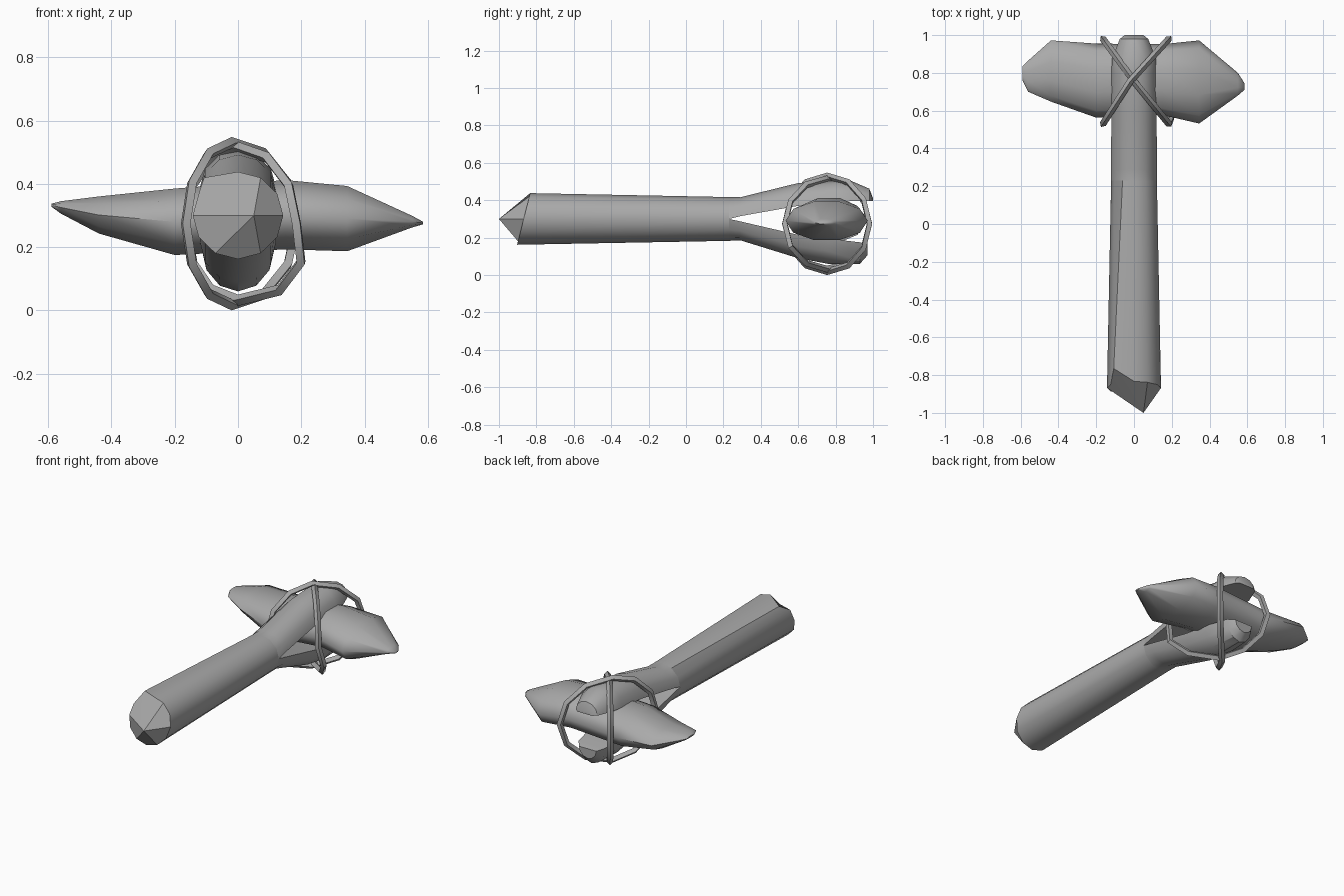
import bpy, bmesh, math

if "Cube" in bpy.data.objects:
    bpy.data.objects.remove(bpy.data.objects["Cube"])

grey = bpy.data.materials.new("dark_grey")
grey.diffuse_color = (0.4, 0.4, 0.4, 1)
grey.use_nodes = True
grey.node_tree.nodes["Principled BSDF"].inputs["Base Color"].default_value = grey.diffuse_color


def finish(ob, angle):
    ob.data.materials.clear()
    ob.data.materials.append(grey)
    bpy.ops.object.select_all(action='DESELECT')
    ob.select_set(True)
    bpy.context.view_layer.objects.active = ob
    bpy.ops.object.shade_smooth_by_angle(angle=math.radians(angle))


def loft(name, rings, cap_start=True, cap_end=True, apex=None, angle=32):
    """Skin a list of equal-length vertex rings into one object."""
    bm = bmesh.new()
    vs = [[bm.verts.new(p) for p in r] for r in rings]
    n = len(vs[0])
    for a, b in zip(vs, vs[1:]):
        for i in range(n):
            bm.faces.new((a[i], a[(i + 1) % n], b[(i + 1) % n], b[i]))
    if apex:  # broad facets, two sides wide, meeting in a point
        t = bm.verts.new(apex)
        for i in range(0, n, 2):
            bm.faces.new((vs[0][i], vs[0][i + 1], vs[0][(i + 2) % n], t))
    elif cap_start:
        bm.faces.new(vs[0])
    if cap_end:
        bm.faces.new(vs[-1])
    bmesh.ops.recalc_face_normals(bm, faces=bm.faces)
    me = bpy.data.meshes.new(name)
    bm.to_mesh(me)
    bm.free()
    ob = bpy.data.objects.new(name, me)
    bpy.context.collection.objects.link(ob)
    finish(ob, angle)


# Handle shaft with a roughly hewn, slanted butt
SIDES = 12


def shaft_ring(y, rx, rz, slant=0.0):
    ring = []
    for i in range(SIDES):
        a = 2 * math.pi * i / SIDES
        c, s = math.cos(a), math.sin(a)
        ring.append((rx * c, y + slant * s, 0.3 + rz * s))
    return ring


butt = shaft_ring(-0.868, 0.143, 0.138, 0.035)
butt[4] = (butt[4][0] * 1.5, -0.765, butt[4][2])  # deep chip
loft("handle_shaft", [butt, shaft_ring(0.23, 0.121, 0.117)],
     cap_end=False, apex=(0.05, -1.0, 0.3))

# Split end of the handle: (y, half width, inner z, outer z)
HALF = SIDES // 2


def prong(name, sections):
    rings = []
    for y, w, zi, zo in sections:
        rings.append([(w * math.cos(math.pi * i / HALF), y,
                       zi + (zo - zi) * math.sin(math.pi * i / HALF))
                      for i in range(HALF + 1)])
    loft(name, rings, cap_start=False)


prong("upper_prong", [(0.23, 0.121, 0.30, 0.417), (0.29, 0.121, 0.315, 0.416),
                      (0.60, 0.12, 0.37, 0.492), (0.80, 0.12, 0.39, 0.505),
                      (0.88, 0.115, 0.395, 0.505), (0.98, 0.075, 0.395, 0.462),
                      (1.0, 0.05, 0.395, 0.41)])
prong("lower_prong", [(0.23, 0.121, 0.30, 0.183), (0.29, 0.121, 0.287, 0.186),
                      (0.60, 0.12, 0.215, 0.09), (0.76, 0.115, 0.195, 0.06),
                      (0.93, 0.09, 0.175, 0.06), (0.97, 0.06, 0.165, 0.105)])

# Stone head, sections along x: (x, y min, y max, z min, z max)
stone = []
for x, y0, y1, z0, z1 in [(-0.59, 0.76, 0.835, 0.328, 0.337),
                          (-0.56, 0.70, 0.865, 0.306, 0.345),
                          (-0.44, 0.648, 0.972, 0.243, 0.36),
                          (-0.20, 0.563, 0.955, 0.175, 0.385),
                          (0.15, 0.577, 0.952, 0.193, 0.412),
                          (0.345, 0.532, 0.972, 0.187, 0.393),
                          (0.55, 0.68, 0.80, 0.262, 0.299),
                          (0.585, 0.71, 0.745, 0.272, 0.28)]:
    cy, cz, ry, rz = (y0 + y1) / 2, (z0 + z1) / 2, (y1 - y0) / 2, (z1 - z0) / 2
    stone.append([(x, cy + ry * math.cos(i * math.pi / 5),
                   cz + rz * math.sin(i * math.pi / 5) / 0.951)
                  for i in range(10)])
loft("stone_head", stone, angle=62)


# Two crossed cord loops binding the head
def cord(name, side, shift, top, bottom, sag):
    cu = bpy.data.curves.new(name, 'CURVE')
    cu.dimensions = '3D'
    cu.bevel_depth = 0.018
    cu.bevel_resolution = 0
    sp = cu.splines.new('POLY')
    sp.points.add(11)
    for i, p in enumerate(sp.points):
        a = 2 * math.pi * i / 12
        c, s = math.cos(a), math.sin(a)
        x = shift * (1 - abs(c)) + 0.01 + side * 0.175 * c
        x += sag * max(0, -c) * max(0, -s)
        p.co = (x, 0.755 + 0.226 * c,
                (top + bottom) / 2 + (top - bottom) / 2 * s, 1)
    sp.use_cyclic_u = True
    ob = bpy.data.objects.new(name, cu)
    bpy.context.collection.objects.link(ob)
    bpy.ops.object.select_all(action='DESELECT')
    ob.select_set(True)
    bpy.context.view_layer.objects.active = ob
    bpy.ops.object.convert(target='MESH')
    finish(bpy.context.view_layer.objects.active, 32)


cord("cord_loop_a", 1, -0.03, 0.53, 0.018, 0)
cord("cord_loop_b", -1, -0.01, 0.515, 0.032, 0.09)
